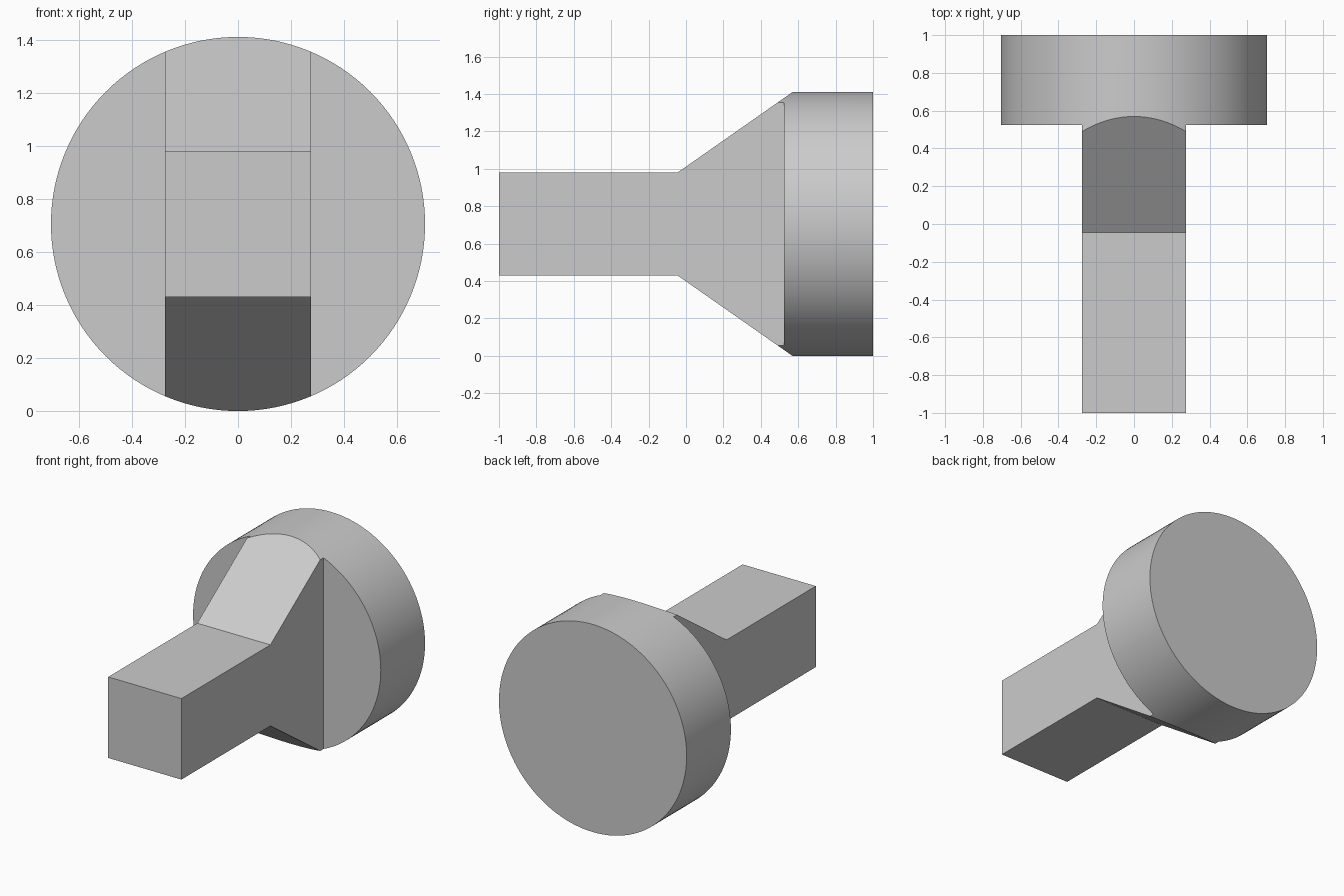
import bpy, bmesh, math

if "Cube" in bpy.data.objects:
    bpy.data.objects.remove(bpy.data.objects["Cube"])

R = 0.705        # disc radius, also height of the axis
HALF = 0.275     # half thickness of the square stem
SHOULDER = 0.525 # front plane of the disc
FLARE_Y = -0.045 # where the stem starts to flare
SLOPE = 0.70


def prism(name, yz, x0, x1):
    """Extrude a side profile (y, z) along x."""
    bm = bmesh.new()
    face = bm.faces.new([bm.verts.new((x0, y, z)) for y, z in yz])
    ext = bmesh.ops.extrude_face_region(bm, geom=[face])
    verts = [v for v in ext["geom"] if isinstance(v, bmesh.types.BMVert)]
    bmesh.ops.translate(bm, verts=verts, vec=(x1 - x0, 0, 0))
    bmesh.ops.recalc_face_normals(bm, faces=bm.faces)
    mesh = bpy.data.meshes.new(name)
    bm.to_mesh(mesh)
    bm.free()
    obj = bpy.data.objects.new(name, mesh)
    bpy.context.collection.objects.link(obj)
    obj.hide_render = True
    return obj


# Round bar that the whole part is milled from
bpy.ops.mesh.primitive_cylinder_add(vertices=128, radius=R, depth=2,
                                    location=(0, 0, R),
                                    rotation=(math.pi / 2, 0, 0))
part = bpy.context.object
part.name = "flared_stem_with_disc"
bpy.ops.object.transform_apply(location=True, rotation=True, scale=True)

cutters = []
for s in (-1, 1):
    # Flat sides of the stem, up to the disc shoulder
    cutters.append(prism("side_cutter",
                         [(-1.2, -0.3), (SHOULDER, -0.3), (SHOULDER, 1.8), (-1.2, 1.8)],
                         s * HALF, s * 1.0))
    # Flat top / bottom of the stem with the sloping flare
    rise = 0.7
    profile = [(-1.2, HALF), (FLARE_Y, HALF),
               (FLARE_Y + rise / SLOPE, HALF + rise), (-1.2, HALF + rise)]
    cutters.append(prism("flare_cutter", [(y, R + s * z) for y, z in profile], -0.9, 0.9))

# Mill the part and discard the cutters
for cutter in cutters:
    mod = part.modifiers.new("cut", "BOOLEAN")
    mod.operation = "DIFFERENCE"
    mod.solver = "EXACT"
    mod.object = cutter
    bpy.context.view_layer.objects.active = part
    bpy.ops.object.modifier_apply(modifier=mod.name)
    bpy.data.objects.remove(cutter)

# Smooth rim, sharp flats
bpy.ops.object.select_all(action="DESELECT")
part.select_set(True)
bpy.context.view_layer.objects.active = part
bpy.ops.object.shade_smooth_by_angle(angle=math.radians(25))
